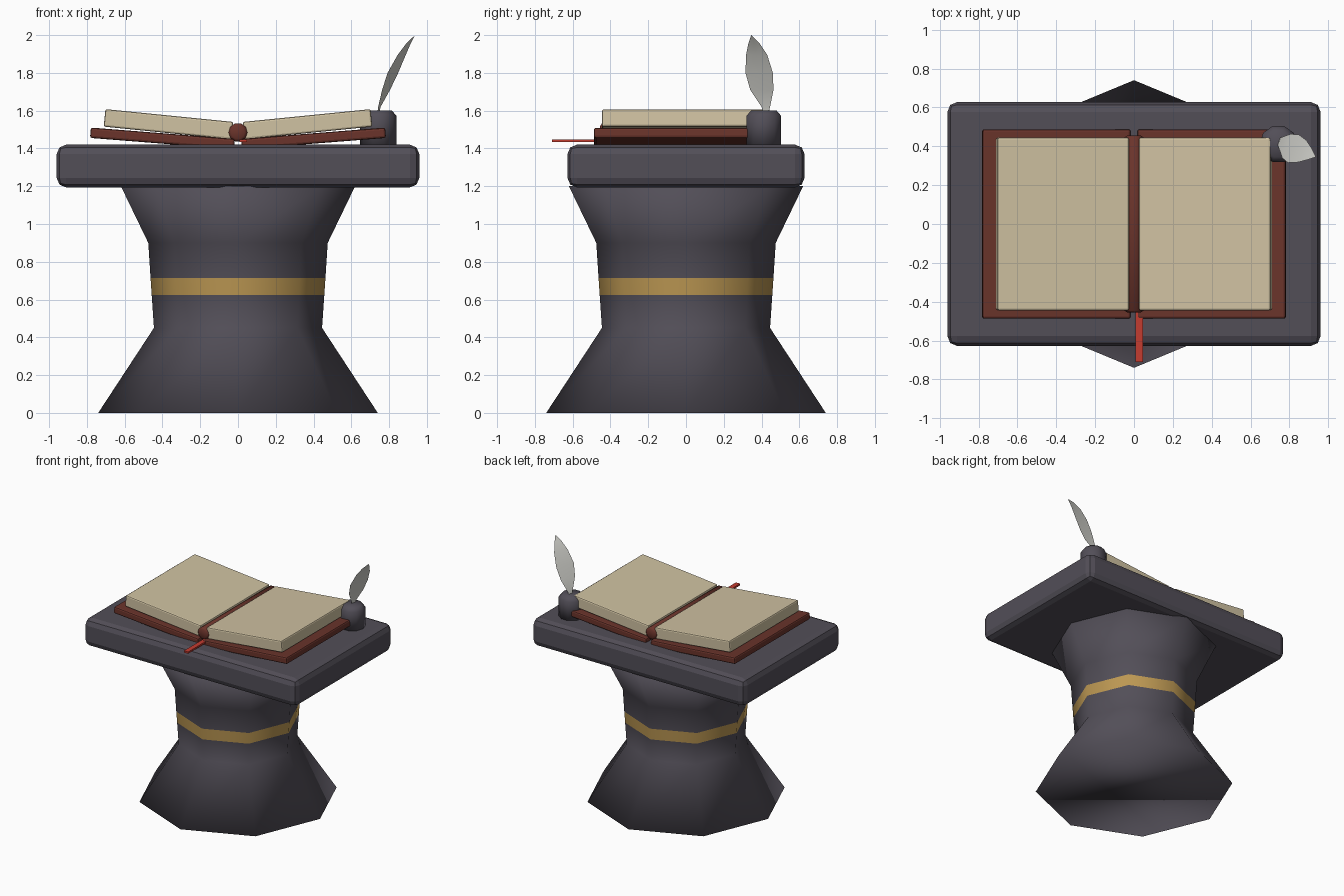
import bpy, bmesh, math
from mathutils import Matrix, Vector

if "Cube" in bpy.data.objects:
    bpy.data.objects.remove(bpy.data.objects["Cube"])


def material(name, rgb):
    m = bpy.data.materials.new(name)
    m.diffuse_color = (*rgb, 1.0)
    m.use_nodes = True
    m.node_tree.nodes["Principled BSDF"].inputs["Base Color"].default_value = m.diffuse_color
    return m


STONE = material("dark stone", (0.085, 0.077, 0.097))
GOLD = material("gold", (0.50, 0.31, 0.085))
LEATHER = material("red leather", (0.145, 0.034, 0.024))
PAPER = material("parchment", (0.63, 0.54, 0.36))
RIBBON = material("bright red ribbon", (0.55, 0.045, 0.03))
PLUME = material("pale feather", (0.66, 0.66, 0.62))


def finish(name, bm, mats, smooth=False):
    bmesh.ops.recalc_face_normals(bm, faces=bm.faces[:])
    for f in bm.faces:
        f.smooth = smooth
    me = bpy.data.meshes.new(name)
    bm.to_mesh(me)
    bm.free()
    ob = bpy.data.objects.new(name, me)
    bpy.context.collection.objects.link(ob)
    for m in mats:
        me.materials.append(m)
    return ob


def box(name, centre, size, mat, bevel=0.0, segments=2, tilt=0.0):
    """Bevelled box, tilted about the y axis (positive lifts the +x end)."""
    bm = bmesh.new()
    bmesh.ops.create_cube(bm, size=1.0, matrix=Matrix.Diagonal((*size, 1)))
    if bevel:
        bmesh.ops.bevel(bm, geom=bm.edges[:], offset=bevel, segments=segments,
                        profile=0.5, affect='EDGES')
    place = Matrix.Translation(centre) @ Matrix.Rotation(-math.radians(tilt), 4, 'Y')
    bmesh.ops.transform(bm, matrix=place, verts=bm.verts[:])
    return finish(name, bm, [mat])


def lathe(name, profile, mats, sides=8, matrix=Matrix(), band=None):
    """Closed turned form; the ring segment with index band gets material 1."""
    bm = bmesh.new()
    rings = []
    for r, z in profile:
        rings.append([bm.verts.new((r * math.cos(math.tau * i / sides),
                                    r * math.sin(math.tau * i / sides), z))
                      for i in range(sides)])
    for k in range(len(rings) - 1):
        a, b = rings[k], rings[k + 1]
        for i in range(sides):
            j = (i + 1) % sides
            f = bm.faces.new((a[i], a[j], b[j], b[i]))
            f.material_index = 1 if k == band else 0
    bm.faces.new(rings[0][::-1])
    bm.faces.new(rings[-1])
    bmesh.ops.transform(bm, matrix=matrix, verts=bm.verts[:])
    return finish(name, bm, mats, smooth=True)


# Octagonal pedestal with a gold band round the waist
lathe("pedestal",
      [(0.74, 0), (0.445, 0.45), (0.457, 0.625), (0.463, 0.715), (0.475, 0.9), (0.62, 1.2)],
      [STONE, GOLD], band=2)

# Table slab
box("tabletop", (0, 0, 1.307), (1.92, 1.255, 0.226), STONE, bevel=0.05)

# Open book: covers and page blocks on both sides, joined by a spine
for side, label in ((-1, "left"), (1, "right")):
    box(label + "_cover", (side * 0.4, 0, 1.453), (0.765, 0.975, 0.055), LEATHER,
        bevel=0.012, tilt=side * 4.5)
    box(label + "_pages", (side * 0.368, 0, 1.528), (0.68, 0.89, 0.093), PAPER,
        bevel=0.01, tilt=side * 5.7)

lathe("book_spine", [(0.035, -0.455), (0.05, -0.445), (0.05, 0.445), (0.035, 0.455)],
      [LEATHER], sides=10,
      matrix=Matrix.Translation((0, 0, 1.485)) @ Matrix.Rotation(math.pi / 2, 4, 'X'))

# Ribbon bookmark
box("bookmark", (0.028, -0.505, 1.44), (0.038, 0.41, 0.014), RIBBON)

# Ink pot
lathe("ink_pot", [(0.097, 1.41), (0.097, 1.572), (0.07, 1.602)], [STONE], sides=10,
      matrix=Matrix.Translation((0.743, 0.412, 0)))

# Quill feather: a curved blade between two edge curves
near_edge = [(0.737, 0.41, 1.58), (0.742, 0.40, 1.62), (0.763, 0.34, 1.71),
             (0.792, 0.315, 1.80), (0.845, 0.318, 1.895), (0.89, 0.33, 1.955)]
far_edge = [(0.747, 0.435, 1.58), (0.755, 0.445, 1.62), (0.805, 0.463, 1.71),
            (0.848, 0.46, 1.80), (0.888, 0.43, 1.895), (0.914, 0.39, 1.955)]
bm = bmesh.new()
rows = []
for a, b in zip(near_edge, far_edge):
    a, b = Vector(a), Vector(b)
    rows.append([bm.verts.new(a.lerp(b, t)) for t in (0, 0.5, 1)])
for lo, hi in zip(rows, rows[1:]):
    for i in range(2):
        bm.faces.new((lo[i], lo[i + 1], hi[i + 1], hi[i]))
tip = bm.verts.new((0.937, 0.345, 2.0))
for i in range(2):
    bm.faces.new((rows[-1][i], rows[-1][i + 1], tip))
finish("quill_feather", bm, [PLUME], smooth=True)
